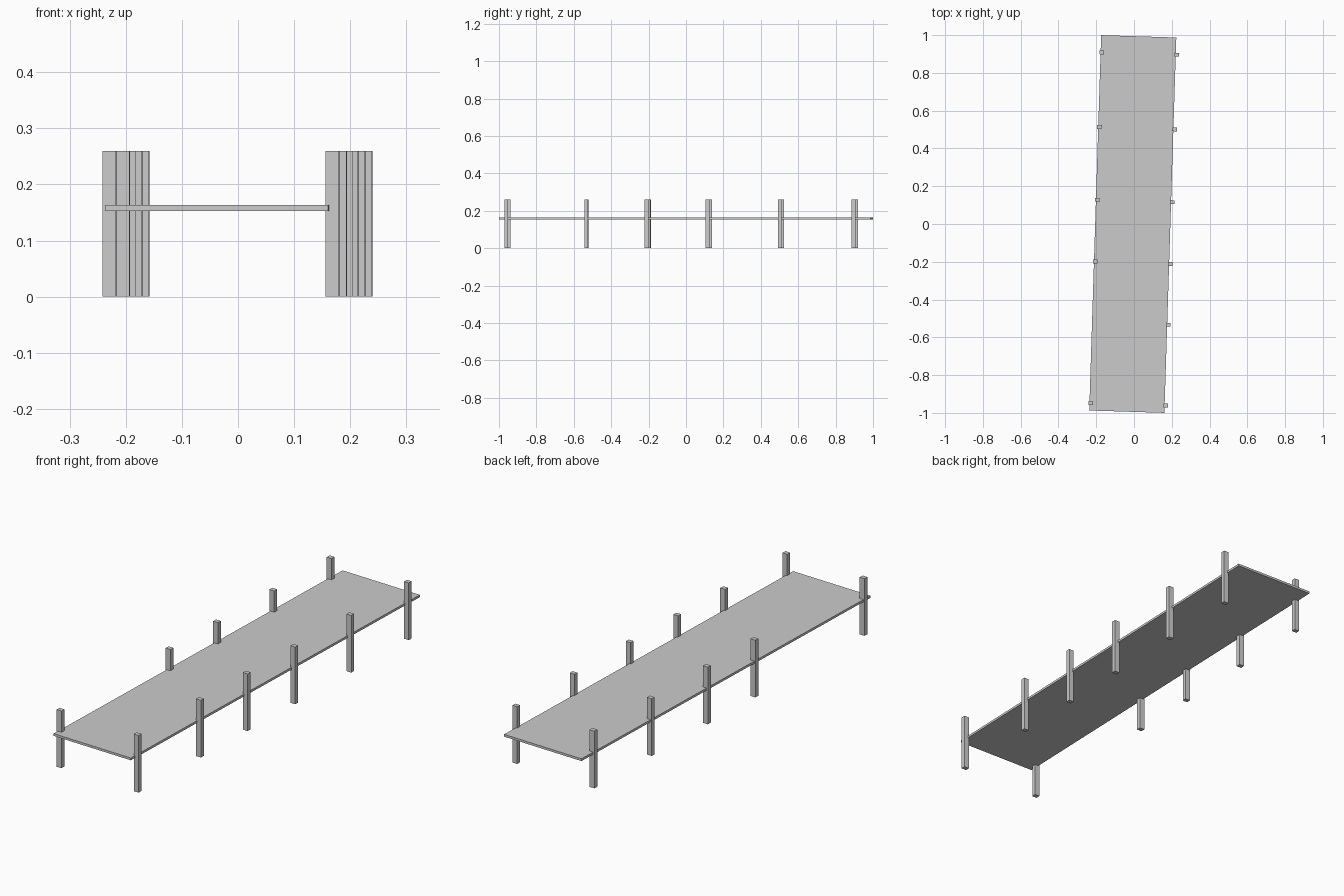
import bpy
from math import radians
from mathutils import Matrix

if "Cube" in bpy.data.objects:
    bpy.data.objects.remove(bpy.data.objects["Cube"])

# the whole footbridge is turned slightly about z
TURN = Matrix.Translation((-0.0065, 0, 0)) @ Matrix.Rotation(radians(-1.82), 4, 'Z')


def box(name, centre, size):
    bpy.ops.mesh.primitive_cube_add(size=1)
    ob = bpy.context.object
    ob.name = name
    ob.data.transform(TURN @ Matrix.Translation(centre) @ Matrix.Diagonal((*size, 1)))
    return ob


# deck slab
box("deck", (0, 0, 0.158), (0.398, 1.988, 0.0105))

# posts along both edges; the left side has no second post
rows = [-0.955, -0.527, -0.205, 0.122, 0.508, 0.903]
for i, y in enumerate(rows):
    box(f"right_post_{i + 1}", (0.205, y, 0.13), (0.0245, 0.0205, 0.26))
    if i != 1:
        box(f"left_post_{i + 1}", (-0.1925, y, 0.13), (0.0245, 0.0205, 0.26))
